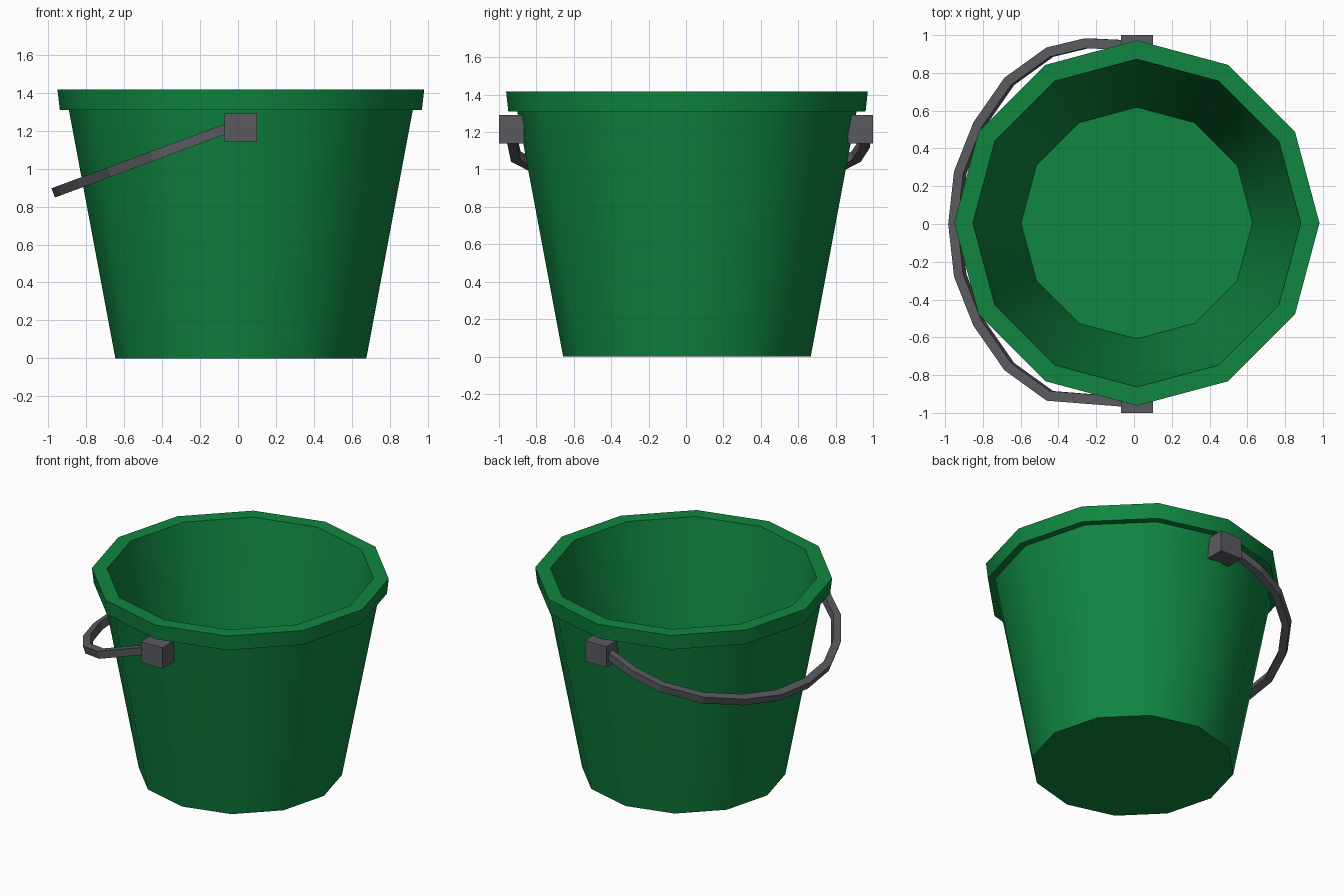
import bpy, bmesh
from math import cos, sin, pi, radians
from mathutils import Vector

cube = bpy.data.objects.get("Cube")
if cube:
    bpy.data.objects.remove(cube, do_unlink=True)


def material(name, color):
    mat = bpy.data.materials.new(name)
    mat.use_nodes = True
    mat.diffuse_color = color
    mat.node_tree.nodes["Principled BSDF"].inputs["Base Color"].default_value = color
    return mat


def finish(bm, name, mat):
    bmesh.ops.recalc_face_normals(bm, faces=bm.faces)
    mesh = bpy.data.meshes.new(name)
    bm.to_mesh(mesh)
    bm.free()
    mesh.materials.append(mat)
    obj = bpy.data.objects.new(name, mesh)
    bpy.context.collection.objects.link(obj)
    return obj


def loft(rings, name, mat):
    """Join rings of points with quads and cap both ends."""
    bm = bmesh.new()
    loops = [[bm.verts.new(p) for p in ring] for ring in rings]
    n = len(loops[0])
    for a, b in zip(loops, loops[1:]):
        for i in range(n):
            j = (i + 1) % n
            bm.faces.new((a[i], a[j], b[j], b[i]))
    bm.faces.new(loops[0])
    bm.faces.new(loops[-1])
    return finish(bm, name, mat)


green = material("green plastic", (0.005, 0.24, 0.052, 1))
grey = material("dark grey", (0.1, 0.105, 0.115, 1))

# Bucket: twelve-sided profile from outer base, over the rim, to inner floor
CX, CY, SIDES = 0.015, 0.005, 12
profile = [(0.662, 0), (0.907, 1.31), (0.955, 1.31), (0.967, 1.417),
           (0.868, 1.417), (0.613, 0.05)]
rings = [[(CX + r * cos(2 * pi * i / SIDES), CY + r * sin(2 * pi * i / SIDES), z)
          for i in range(SIDES)] for r, z in profile]
bucket = loft(rings, "bucket", green)
bpy.ops.object.select_all(action='DESELECT')
bpy.context.view_layer.objects.active = bucket
bucket.select_set(True)
bpy.ops.object.shade_smooth_by_angle(angle=radians(40))

# Handle mounts on both sides
for side, name in ((-1, "front_handle_mount"), (1, "back_handle_mount")):
    bm = bmesh.new()
    bmesh.ops.create_cube(bm, size=1)
    bmesh.ops.scale(bm, vec=(0.17, 0.135, 0.15), verts=bm.verts)
    bmesh.ops.translate(bm, vec=(CX, side * 0.9325, 1.215), verts=bm.verts)
    finish(bm, name, grey)

# Handle: square bar swept along a tilted arc
arc = [(-0.445, 0.91), (-0.66, 0.755), (-0.82, 0.525), (-0.92, 0.272)]
plan = ([(0, 0.945), (-0.25, 0.957)] + arc + [(-0.95, 0)]
        + [(x, -y) for x, y in reversed(arc)] + [(0, -0.945)])
SLOPE, HALF = 0.371, 0.026
path = [Vector((x, y, 1.234 + SLOPE * x)) for x, y in plan]
up = Vector((-SLOPE, 0, 1)).normalized()
bars = []
for i, p in enumerate(path):
    before = (p - path[max(i - 1, 0)]).normalized()
    after = (path[min(i + 1, len(path) - 1)] - p).normalized()
    tangent = (before + after).normalized()
    out = tangent.cross(up) * HALF / max(tangent.dot(after), tangent.dot(before))
    bars.append([p + out * s + up * HALF * t
                 for s, t in ((1, 1), (-1, 1), (-1, -1), (1, -1))])
loft(bars, "carry_handle", grey)
